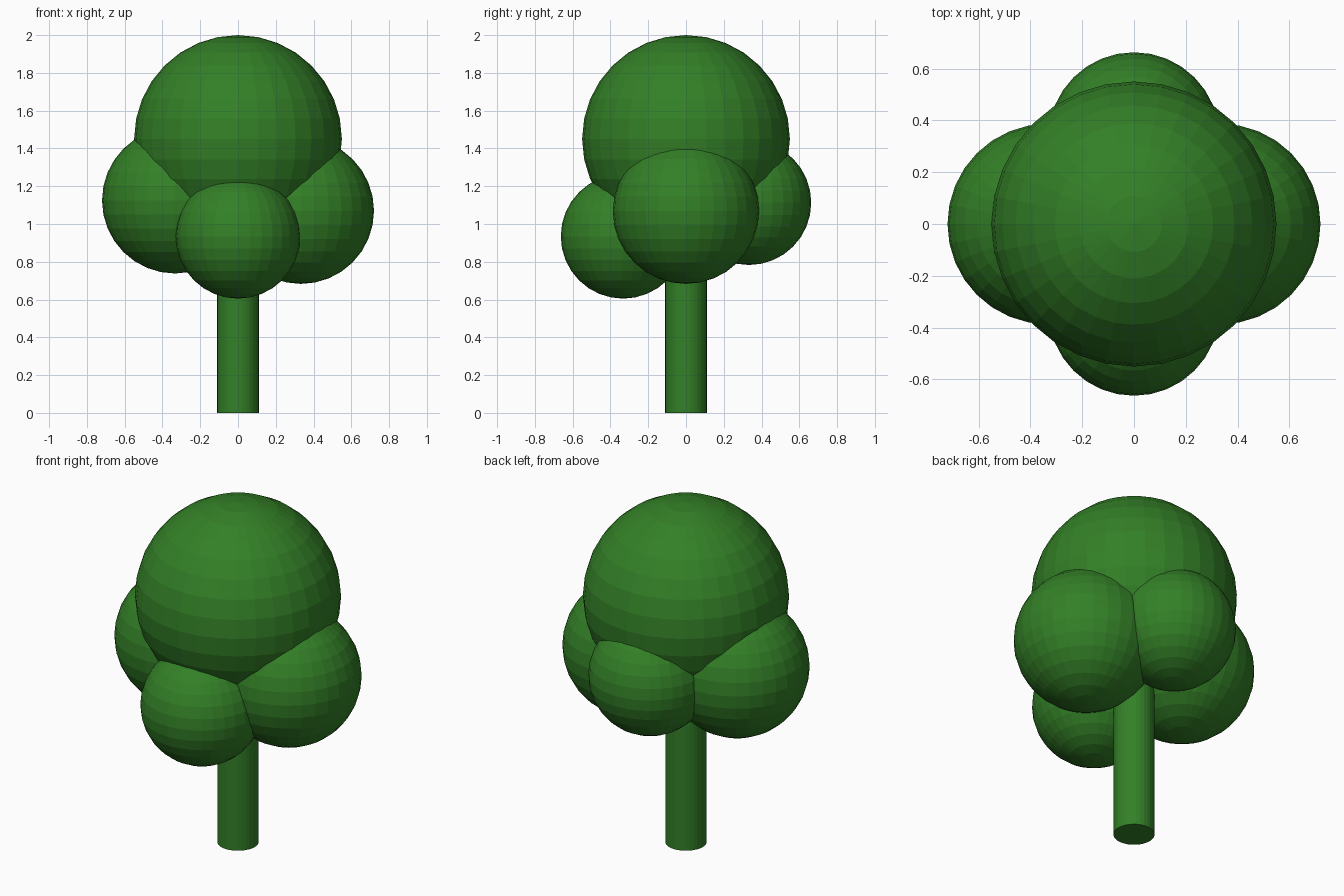
import bpy

if "Cube" in bpy.data.objects:
    bpy.data.objects.remove(bpy.data.objects["Cube"])

# Shared green for the whole tree
green = bpy.data.materials.new("leaf_green")
green.diffuse_color = (0.033, 0.214, 0.02, 1.0)
green.use_nodes = True
green.node_tree.nodes["Principled BSDF"].inputs["Base Color"].default_value = green.diffuse_color


def finish(name):
    obj = bpy.context.object
    obj.name = name
    obj.data.name = name
    obj.data.materials.append(green)


def foliage(name, centre, radius):
    bpy.ops.mesh.primitive_uv_sphere_add(segments=32, ring_count=16,
                                         radius=radius, location=centre)
    finish(name)


# Trunk, running up into the crown
TRUNK_HEIGHT = 1.1
bpy.ops.mesh.primitive_cylinder_add(vertices=32, radius=0.11, depth=TRUNK_HEIGHT,
                                    location=(0, 0, TRUNK_HEIGHT / 2))
finish("trunk")

# Large crown ball and four smaller balls around its underside
OFFSET = 0.333
foliage("crown", (0, 0, 1.45), 0.55)
foliage("foliage_left", (-OFFSET, 0, 1.125), 0.387)
foliage("foliage_right", (OFFSET, 0, 1.07), 0.387)
foliage("foliage_front", (0, -OFFSET, 0.935), 0.33)
foliage("foliage_back", (0, OFFSET, 1.113), 0.33)
